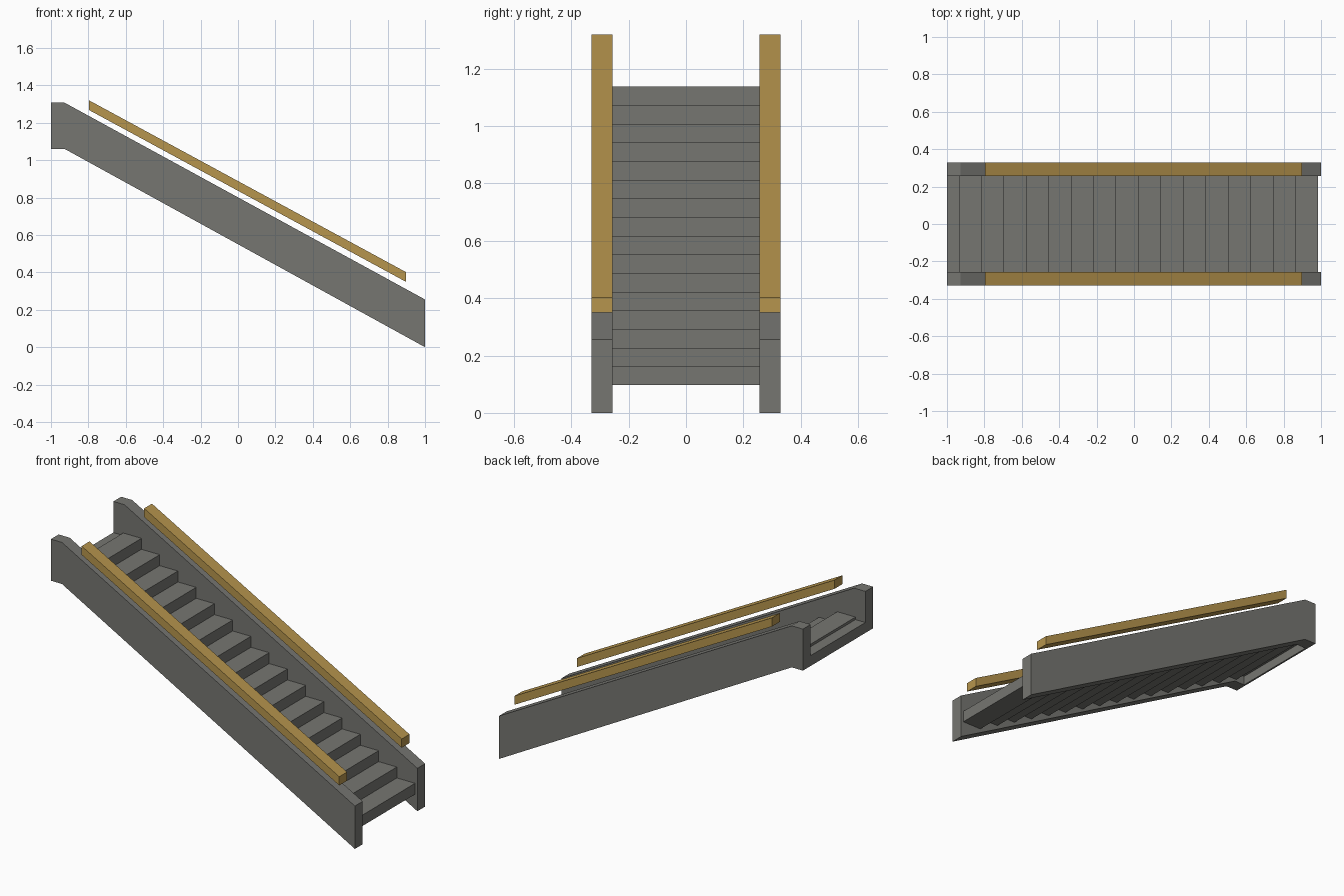
import bpy, bmesh

if "Cube" in bpy.data.objects:
    bpy.data.objects.remove(bpy.data.objects["Cube"])


def material(name, rgb):
    m = bpy.data.materials.new(name)
    m.diffuse_color = (*rgb, 1)
    m.use_nodes = True
    m.node_tree.nodes["Principled BSDF"].inputs["Base Color"].default_value = m.diffuse_color
    return m


GREY = material("stone_grey", (0.18, 0.18, 0.165))
WOOD = material("warm_wood", (0.47, 0.30, 0.075))
INNER, OUTER = 0.257, 0.33      # side wall thickness range in y


def extrude_profile(name, profile, y0, y1, mat):
    """Extrude an (x, z) outline from y0 to y1."""
    bm = bmesh.new()
    face = bm.faces.new([bm.verts.new((x, y0, z)) for x, z in profile])
    res = bmesh.ops.extrude_face_region(bm, geom=[face])
    verts = [g for g in res["geom"] if isinstance(g, bmesh.types.BMVert)]
    bmesh.ops.translate(bm, verts=verts, vec=(0, y1 - y0, 0))
    bmesh.ops.recalc_face_normals(bm, faces=bm.faces)
    me = bpy.data.meshes.new(name)
    bm.to_mesh(me)
    bm.free()
    me.materials.append(mat)
    ob = bpy.data.objects.new(name, me)
    bpy.context.collection.objects.link(ob)
    return ob


def rect(x0, x1, z0, z1):
    return [(x0, z0), (x1, z0), (x1, z1), (x0, z1)]


# Side walls and handrails, one pair on each side
wall = [(-1, 1.06), (-0.927, 1.06), (1, 0), (1, 0.255),
        (-0.927, 1.307), (-1, 1.307)]
rail = [(-0.797, 1.268), (0.897, 0.35), (0.897, 0.402), (-0.797, 1.32)]
for side, s in (("left", 1), ("right", -1)):
    extrude_profile(f"side_wall_{side}", wall, s * INNER, s * OUTER, GREY)
    extrude_profile(f"handrail_{side}", rail, s * INNER, s * OUTER, WOOD)

# Sixteen block steps climbing towards -x
RUN, RISE = 0.12, 0.065
for i in range(16):
    x, z = 0.985 - i * RUN, 0.097 + i * RISE
    extrude_profile(f"step_{i + 1:02d}", rect(x - RUN, x, z, z + RISE),
                    -INNER, INNER, GREY)

# Landing at the top: thin plate with a folded-down end panel
landing = [(-1, 1.06), (-0.99, 1.06), (-0.99, 1.112), (-0.935, 1.112),
           (-0.935, 1.122), (-1, 1.122)]
extrude_profile("top_landing", landing, -INNER, INNER, GREY)
